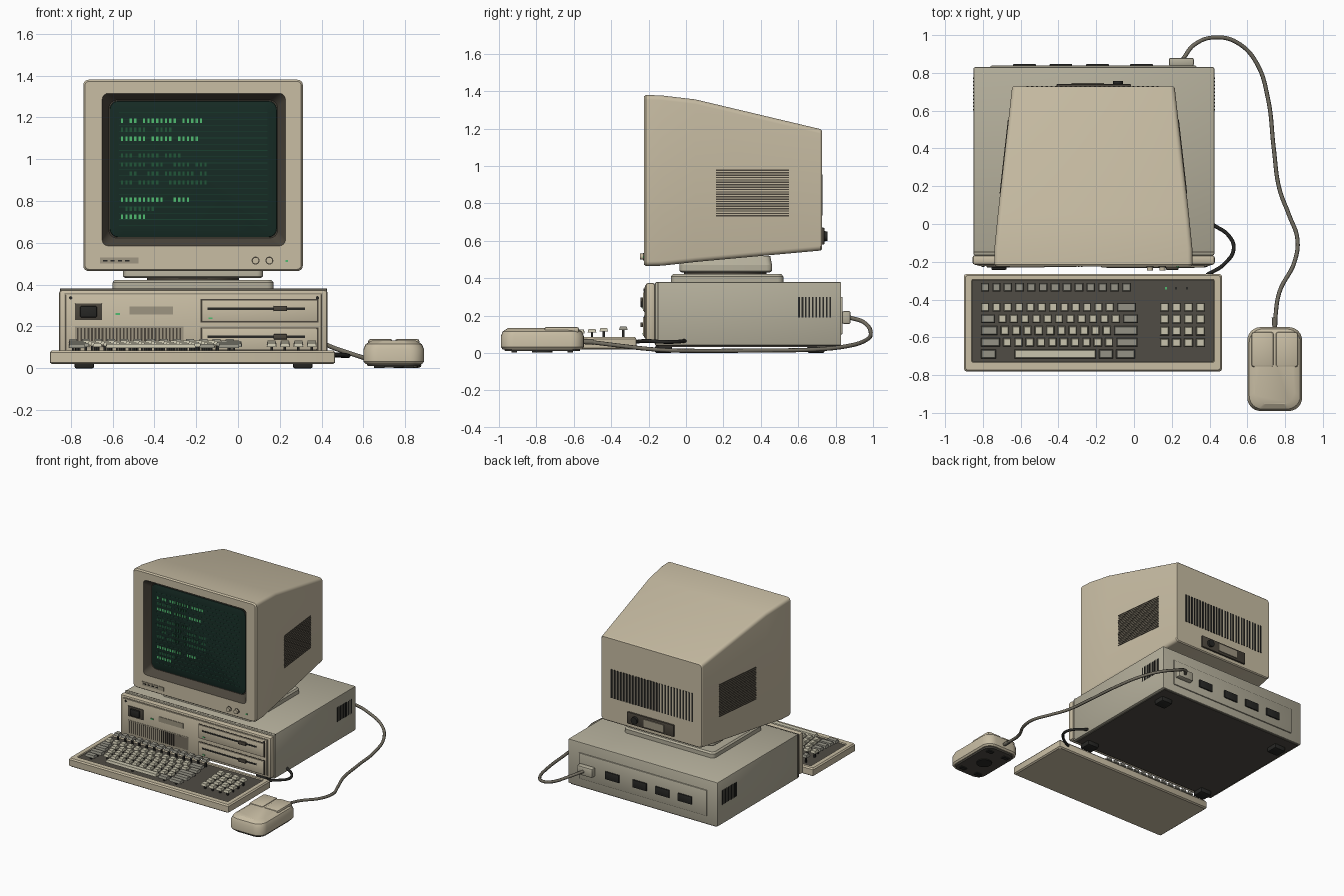
import bpy, bmesh, math, random
from mathutils import Matrix, Vector

random.seed(4)


def mat(name, r, g, b):
    m = bpy.data.materials.new(name)
    m.diffuse_color = (r, g, b, 1)
    return m


BEIGE = mat("beige", 0.58, 0.51, 0.37)
CASE = mat("case_grey", 0.46, 0.43, 0.33)
TAN = mat("tan", 0.34, 0.30, 0.22)
BROWN = mat("bezel_brown", 0.07, 0.06, 0.045)
DARK = mat("dark", 0.02, 0.02, 0.018)
DECK = mat("deck", 0.08, 0.072, 0.058)
KEY = mat("key_light", 0.58, 0.55, 0.42)
KEYGREY = mat("key_grey", 0.30, 0.29, 0.24)
GLASS = mat("glass", 0.008, 0.024, 0.018)
LINE = mat("scan_line", 0.01, 0.05, 0.03)
DIM = mat("dim_green", 0.015, 0.09, 0.04)
GREEN = mat("green", 0.08, 0.5, 0.16)
CORD = mat("cord", 0.17, 0.155, 0.12)


def finish(name, bm, *mats):
    bmesh.ops.recalc_face_normals(bm, faces=bm.faces)
    me = bpy.data.meshes.new(name)
    bm.to_mesh(me)
    bm.free()
    ob = bpy.data.objects.new(name, me)
    bpy.context.collection.objects.link(ob)
    for m in mats:
        me.materials.append(m)
    return ob


def add_box(bm, x0, x1, y0, y1, z0, z1, taper=0):
    M = Matrix.Translation(((x0 + x1) / 2, (y0 + y1) / 2, (z0 + z1) / 2)) @ Matrix.Diagonal((x1 - x0, y1 - y0, z1 - z0, 1))
    vs = bmesh.ops.create_cube(bm, size=1, matrix=M)["verts"]
    for v in vs:  # narrower top for key caps
        if taper and v.co.z > (z0 + z1) / 2:
            v.co.x += taper if v.co.x < (x0 + x1) / 2 else -taper
            v.co.y += taper if v.co.y < (y0 + y1) / 2 else -taper


def boxes(name, m, items, bevel=0, taper=0):
    bm = bmesh.new()
    for it in items:
        add_box(bm, *it, taper=taper)
    if bevel:
        bmesh.ops.bevel(bm, geom=bm.edges[:], offset=bevel, segments=2, profile=0.5, affect='EDGES')
    return finish(name, bm, m)


def box(name, m, *dims, bevel=0):
    return boxes(name, m, [dims], bevel)


def loft(name, axis, sections, mats, bands=None, seg=4):
    """Rounded rectangles (a0, a1, b0, b1, radius, depth) skinned along y or z."""
    bm = bmesh.new()
    rings = []
    for a0, a1, b0, b1, r, d in sections:
        ring = []
        for q, (ca, cb) in enumerate([(a1 - r, b1 - r), (a0 + r, b1 - r), (a0 + r, b0 + r), (a1 - r, b0 + r)]):
            for i in range(seg + 1):
                t = math.pi / 2 * (q + i / seg)
                a, b = ca + r * math.cos(t), cb + r * math.sin(t)
                ring.append(bm.verts.new((a, d, b) if axis == 'y' else (a, b, d)))
        rings.append(ring)
    bm.faces.new(rings[0])
    n = len(rings[0])
    for k in range(len(rings) - 1):
        for i in range(n):
            f = bm.faces.new((rings[k][i], rings[k][(i + 1) % n], rings[k + 1][(i + 1) % n], rings[k + 1][i]))
            f.material_index = bands[k] if bands else 0
    last = bm.faces.new(rings[-1])
    last.material_index = bands[-1] if bands else 0
    return finish(name, bm, *mats)


def disc(name, m, loc, r, depth, axis='z', r2=None, sides=24):
    bm = bmesh.new()
    M = Matrix.Translation(loc) @ (Matrix.Rotation(math.pi / 2, 4, 'X') if axis == 'y' else Matrix())
    bmesh.ops.create_cone(bm, cap_ends=True, segments=sides, radius1=r, radius2=r2 or r, depth=depth, matrix=M)
    return finish(name, bm, m)


def cable(name, m, pts, r):
    cu = bpy.data.curves.new(name, 'CURVE')
    cu.dimensions = '3D'
    cu.bevel_depth, cu.bevel_resolution, cu.resolution_u = r, 2, 8
    cu.use_fill_caps = True
    sp = cu.splines.new('BEZIER')
    sp.bezier_points.add(len(pts) - 1)
    for p, co in zip(sp.bezier_points, pts):
        p.co = co
        p.handle_left_type = p.handle_right_type = 'AUTO'
    cu.materials.append(m)
    bpy.context.collection.objects.link(bpy.data.objects.new(name, cu))


# --- system unit ---
box("case_body", CASE, -0.85, 0.425, -0.166, 0.83, 0.04, 0.38, bevel=0.008)
box("case_floor", DECK, -0.83, 0.405, -0.15, 0.82, 0.033, 0.045)
box("case_seam", BROWN, -0.851, 0.426, -0.152, -0.146, 0.05, 0.381)
box("front_bezel", BEIGE, -0.855, 0.428, -0.216, -0.165, 0.06, 0.375, bevel=0.014)
box("front_panel_groove", TAN, -0.83, 0.405, -0.219, -0.21, 0.078, 0.36)
box("front_panel", BEIGE, -0.824, 0.399, -0.223, -0.21, 0.084, 0.354, bevel=0.003)
boxes("case_feet", DARK, [(x - 0.047, x + 0.047, y - 0.045, y + 0.045, 0, 0.04) for x in (-0.735, 0.31) for y in (-0.12, 0.695)], 0.008)
box("power_surround", BROWN, -0.78, -0.65, -0.23, -0.215, 0.23, 0.31, bevel=0.004)
box("power_switch", DARK, -0.755, -0.675, -0.243, -0.22, 0.243, 0.297, bevel=0.006)
box("name_plate", TAN, -0.52, -0.31, -0.227, -0.215, 0.256, 0.295)
box("power_light", GREEN, -0.585, -0.565, -0.228, -0.215, 0.254, 0.264)
for x in (-0.8, 0.38):
    disc("panel_screw", DARK, (x, -0.223, 0.337), 0.008, 0.008, 'y', sides=12)
box("speaker_grille", TAN, -0.78, -0.26, -0.225, -0.215, 0.095, 0.2)
boxes("speaker_slots", BROWN, [(-0.77 + i * 0.0169, -0.762 + i * 0.0169, -0.2265, -0.22, 0.102, 0.193) for i in range(30)])
for z in (0.275, 0.14):
    box("drive_gap", BROWN, -0.18, 0.385, -0.2245, -0.21, z - 0.056, z + 0.056)
    box("drive_face", BEIGE, -0.174, 0.379, -0.23, -0.215, z - 0.05, z + 0.05, bevel=0.003)
    box("drive_slot", DARK, -0.145, 0.32, -0.232, -0.22, z + 0.004, z + 0.016)
    box("drive_latch", BROWN, 0.17, 0.235, -0.243, -0.22, z - 0.002, z + 0.023, bevel=0.003)
    box("drive_light", GREEN, -0.14, -0.122, -0.2325, -0.22, z - 0.04, z - 0.032)
boxes("case_side_vents", DARK, [(x - 0.003, x + 0.003, 0.6 + i * 0.0185, 0.6085 + i * 0.0185, 0.19, 0.3)
                                for x in (-0.85, 0.425) for i in range(10)])
box("rear_panel", CASE, -0.76, 0.33, 0.82, 0.838, 0.1, 0.3, bevel=0.005)
boxes("rear_ports", DARK, [(x - 0.06, x + 0.06, 0.83, 0.847, 0.16, 0.22) for x in (-0.58, -0.387, -0.193, 0.04)], 0.004)
box("cable_plug", CASE, 0.185, 0.317, 0.835, 0.88, 0.155, 0.225, bevel=0.01)

# --- monitor stand ---
loft("stand_base", 'z', [(-0.6, 0.17, -0.08, 0.52, 0.03, 0.38), (-0.6, 0.17, -0.08, 0.52, 0.03, 0.41),
                         (-0.59, 0.16, -0.07, 0.51, 0.03, 0.422)], [CASE])
disc("swivel", BROWN, (-0.215, 0.21, 0.43), 0.22, 0.03, sides=32)
loft("stand_top", 'z', [(-0.54, 0.11, -0.025, 0.45, 0.03, 0.432), (-0.55, 0.12, -0.035, 0.46, 0.03, 0.44),
                        (-0.55, 0.12, -0.035, 0.46, 0.03, 0.47), (-0.52, 0.09, -0.02, 0.45, 0.03, 0.52)], [CASE])

# --- monitor shell with screen recess ---
CX = -0.215
loft("monitor_shell", 'y', [(CX - 0.425, CX + 0.425, 0.555, 1.19, 0.02, 0.727), (CX - 0.431, CX + 0.431, 0.548, 1.197, 0.025, 0.72),
                            (CX - 0.506, CX + 0.506, 0.487, 1.356, 0.025, 0.05), (CX - 0.524, CX + 0.524, 0.467, 1.377, 0.025, -0.13),
                            (CX - 0.525, CX + 0.525, 0.465, 1.38, 0.025, -0.214), (CX - 0.517, CX + 0.517, 0.473, 1.372, 0.02, -0.225),
                            (-0.65, 0.227, 0.585, 1.315, 0.03, -0.225), (-0.618, 0.19, 0.622, 1.283, 0.04, -0.17)],
     [BEIGE, BROWN], [0, 0, 0, 0, 0, 0, 1, 1])
loft("screen_glass", 'y', [(-0.615, 0.187, 0.625, 1.28, 0.04, -0.165), (-0.612, 0.184, 0.628, 1.277, 0.04, -0.174),
                           (-0.58, 0.152, 0.655, 1.25, 0.04, -0.182)], [GLASS])
boxes("scan_lines", LINE, [(-0.57, 0.142, -0.1828, -0.18, z, z + 0.003) for z in (0.68 + i * 0.03 for i in range(19))])


def dashes(rows):  # plain blocks standing for lit screen rows
    out = []
    for z, x1 in rows:
        x = -0.56
        while x < x1:
            if random.random() > 0.15:
                out.append((x, x + 0.011, -0.184, -0.18, z - 0.01, z + 0.01))
            x += 0.021
    return out


boxes("bright_screen_rows", GREEN, dashes([(1.184, -0.17), (1.098, -0.2), (0.806, -0.24), (0.725, -0.45)]))
boxes("dim_screen_rows", DIM, dashes([(1.141, -0.32), (1.017, -0.27), (0.974, -0.15), (0.931, -0.15), (0.888, -0.15), (0.763, -0.4)]))

# --- monitor controls and vents ---
box("monitor_plate", TAN, -0.66, -0.475, -0.229, -0.22, 0.5, 0.53)
boxes("plate_marks", DARK, [(x, x + 0.02, -0.231, -0.225, 0.511, 0.519) for x in (-0.645, -0.61, -0.575, -0.54)])
for x in (0.084, 0.15):
    disc("monitor_knob", BEIGE, (x, -0.233, 0.515), 0.016, 0.026, 'y')
    disc("knob_gap", BROWN, (x, -0.226, 0.515), 0.019, 0.006, 'y')
box("monitor_light", GREEN, 0.226, 0.238, -0.23, -0.22, 0.509, 0.519)
for s in (-1, 1):
    vents = boxes("monitor_side_vents", BROWN, [(-0.003, 0.003, -0.196, 0.196, -0.125 + i * 0.0128, -0.118 + i * 0.0128) for i in range(20)])
    vents.location = (CX + s * 0.472, 0.355, 0.855)
    vents.rotation_euler.z = s * math.atan(0.112)
boxes("monitor_rear_vents", DARK, [(-0.57 + i * 0.0255, -0.558 + i * 0.0255, 0.715, 0.731, 0.735, 0.955) for i in range(28)])
box("rear_socket_plate", BROWN, -0.41, -0.015, 0.715, 0.74, 0.58, 0.67, bevel=0.004)
box("rear_socket", TAN, -0.33, -0.16, 0.73, 0.746, 0.597, 0.653)
disc("rear_knob", DARK, (-0.085, 0.745, 0.625), 0.026, 0.025, 'y')

# --- keyboard ---
loft("keyboard_tray", 'z', [(-0.89, 0.455, -0.77, -0.275, 0.01, 0.02), (-0.9, 0.465, -0.78, -0.265, 0.012, 0.028),
                            (-0.9, 0.465, -0.78, -0.265, 0.012, 0.075), (-0.892, 0.457, -0.772, -0.273, 0.01, 0.085),
                            (-0.86, 0.426, -0.733, -0.293, 0.008, 0.085), (-0.857, 0.423, -0.73, -0.296, 0.008, 0.077)],
     [BEIGE, DECK], [0, 0, 0, 0, 0, 1], seg=2)
light, grey = [], []


def row(y, widths, x=-0.81, dark=()):
    for i, w in enumerate(widths):
        if w > 0:
            (grey if i in dark else light).append((x, x + w, y))
        x += abs(w) + 0.0165


K = 0.0435
row(-0.335, [K] * 3 + [K + 0.003] * 10, dark=range(13))
row(-0.44, [K] * 12 + [0.1], dark=[12])
row(-0.502, [0.075] + [K] * 11 + [0.0785], dark=[0, 12])
row(-0.564, [0.088] + [K] * 10 + [0.125], dark=[0, 11])
row(-0.626, [0.1] + [K] * 10 + [0.113], dark=[0, 11])
row(-0.688, [0.08, -0.065, 0.43, 0.075, 0.1], dark=[0, 3, 4])
for j in range(4):
    row(-0.44 - j * 0.063, [K + 0.004] * 4, x=0.137)
for nm, m, keys in (("light_keys", KEY, light), ("grey_keys", KEYGREY, grey)):
    top = lambda y: 0.141 + 0.07 * (y + 0.335)
    boxes(nm, m, [(a, b, y - 0.023, y + 0.023, top(y) - 0.019, top(y)) for a, b, y in keys], taper=0.005)
    boxes(nm + "_stems", DARK, [((a + b) / 2 - 0.006, (a + b) / 2 + 0.006, y - 0.006, y + 0.006, 0.075, top(y) - 0.015) for a, b, y in keys])
boxes("keyboard_lights", DARK, [(x - 0.006, x + 0.006, -0.346, -0.334, 0.075, 0.083) for x in (0.222, 0.28)])
box("keyboard_lit_light", GREEN, 0.163, 0.175, -0.346, -0.334, 0.075, 0.083)

# --- mouse ---
MX, MY = 0.745, -0.768


def msec(hw, hl, r, z):
    return (MX - hw, MX + hw, MY - hl, MY + hl, r, z)


loft("mouse_body", 'z', [msec(0.135, 0.212, 0.06, 0.02), msec(0.145, 0.222, 0.07, 0.032), msec(0.145, 0.222, 0.07, 0.09),
                         msec(0.135, 0.212, 0.07, 0.115), msec(0.105, 0.185, 0.06, 0.133)], [BEIGE], seg=6)
loft("mouse_base", 'z', [msec(0.125, 0.2, 0.06, 0.01), msec(0.13, 0.205, 0.06, 0.025)], [DECK])
boxes("mouse_buttons", BEIGE, [(0.622, 0.74, -0.757, -0.572, 0.105, 0.14), (0.75, 0.868, -0.757, -0.572, 0.105, 0.14)], 0.012)
disc("mouse_ball", DARK, (MX, MY, 0.01), 0.055, 0.012)
boxes("mouse_pads", DARK, [(MX + a - 0.025, MX + a + 0.025, MY + b - 0.015, MY + b + 0.015, 0.002, 0.012) for a in (-0.07, 0.07) for b in (-0.15, 0.15)])
disc("strain_relief", CORD, (MX, -0.525, 0.06), 0.016, 0.06, 'y', r2=0.012, sides=12)

# --- cables ---
cable("mouse_cable", CORD, [(0.745, -0.52, 0.06), (0.77, -0.36, 0.04), (0.85, -0.2, 0.022), (0.865, -0.08, 0.014), (0.82, 0.05, 0.012),
                            (0.77, 0.185, 0.012), (0.74, 0.4, 0.014), (0.71, 0.66, 0.018), (0.65, 0.85, 0.035), (0.555, 0.955, 0.065),
                            (0.44, 0.988, 0.105), (0.32, 0.95, 0.165), (0.26, 0.875, 0.19)], 0.011)
cable("keyboard_cable", DARK, [(0.42, -0.005, 0.065), (0.5, -0.06, 0.06), (0.528, -0.13, 0.06), (0.48, -0.21, 0.065), (0.385, -0.27, 0.06)], 0.01)

# --- smooth only the rounded edges ---
for ob in bpy.context.scene.objects:
    ob.select_set(ob.type == 'MESH')
    if ob.type == 'MESH':
        bpy.context.view_layer.objects.active = ob
bpy.ops.object.shade_smooth_by_angle(angle=math.radians(30))
